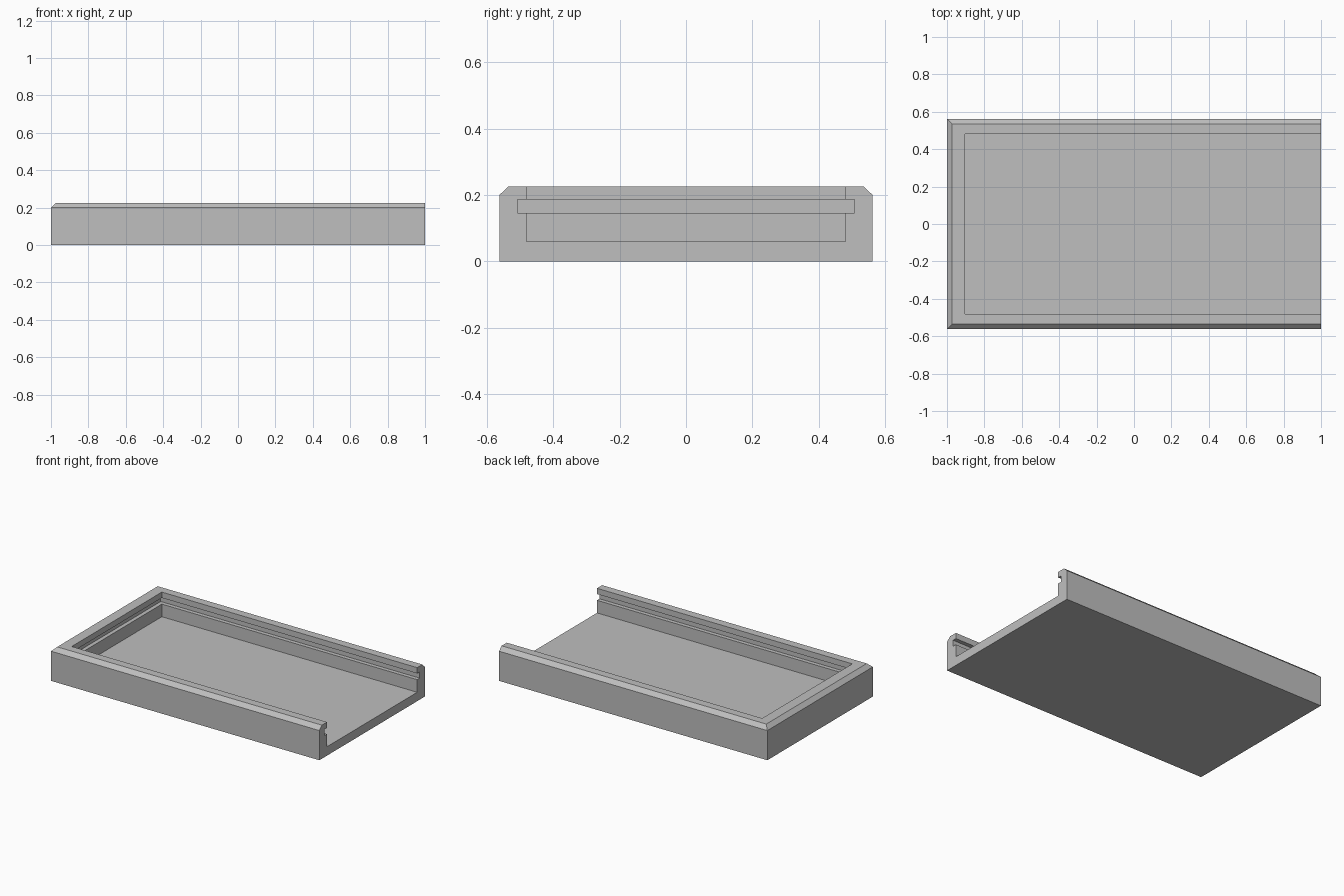
import bpy
import bmesh

cube = bpy.data.objects.get("Cube")
if cube:
    bpy.data.objects.remove(cube, do_unlink=True)

HALF_X, HALF_Y = 1.0, 0.562
CHAMFER, WALL, GROOVE = 0.027, 0.082, 0.055
END_EXTRA = 0.014  # the closed end wall is slightly thicker
FLOOR, GROOVE_LOW, GROOVE_HIGH, SHOULDER, TOP = 0.06, 0.145, 0.187, 0.2, 0.226

# Wall cross-section: inset from the outside, height
profile = [
    (0, 0), (0, SHOULDER), (CHAMFER, TOP), (WALL, TOP),
    (WALL, GROOVE_HIGH), (GROOVE, GROOVE_HIGH),
    (GROOVE, GROOVE_LOW), (WALL, GROOVE_LOW), (WALL, FLOOR),
]

grey = bpy.data.materials.new("plain grey")
grey.use_nodes = True
colour = (0.52, 0.52, 0.52, 1)
grey.diffuse_color = colour
grey.node_tree.nodes["Principled BSDF"].inputs["Base Color"].default_value = colour

# Sweep the section around three sides with mitred corners
bm = bmesh.new()
rings = []
for inset, z in profile:
    y = HALF_Y - inset
    x = -HALF_X + inset + (END_EXTRA if inset > CHAMFER else 0)
    rings.append([bm.verts.new(p) for p in
                  ((HALF_X, -y, z), (x, -y, z), (x, y, z), (HALF_X, y, z))])
for a, b in zip(rings, rings[1:]):
    for i in range(3):
        bm.faces.new((a[i], a[i + 1], b[i + 1], b[i]))

# Underside, tray floor and the open end
bm.faces.new(rings[0])
bm.faces.new(rings[-1])
bm.faces.new([r[0] for r in rings] + [r[3] for r in reversed(rings)])
bmesh.ops.recalc_face_normals(bm, faces=bm.faces)

mesh = bpy.data.meshes.new("sliding_lid_tray")
bm.to_mesh(mesh)
bm.free()
mesh.materials.append(grey)
tray = bpy.data.objects.new("sliding_lid_tray", mesh)
bpy.context.collection.objects.link(tray)
